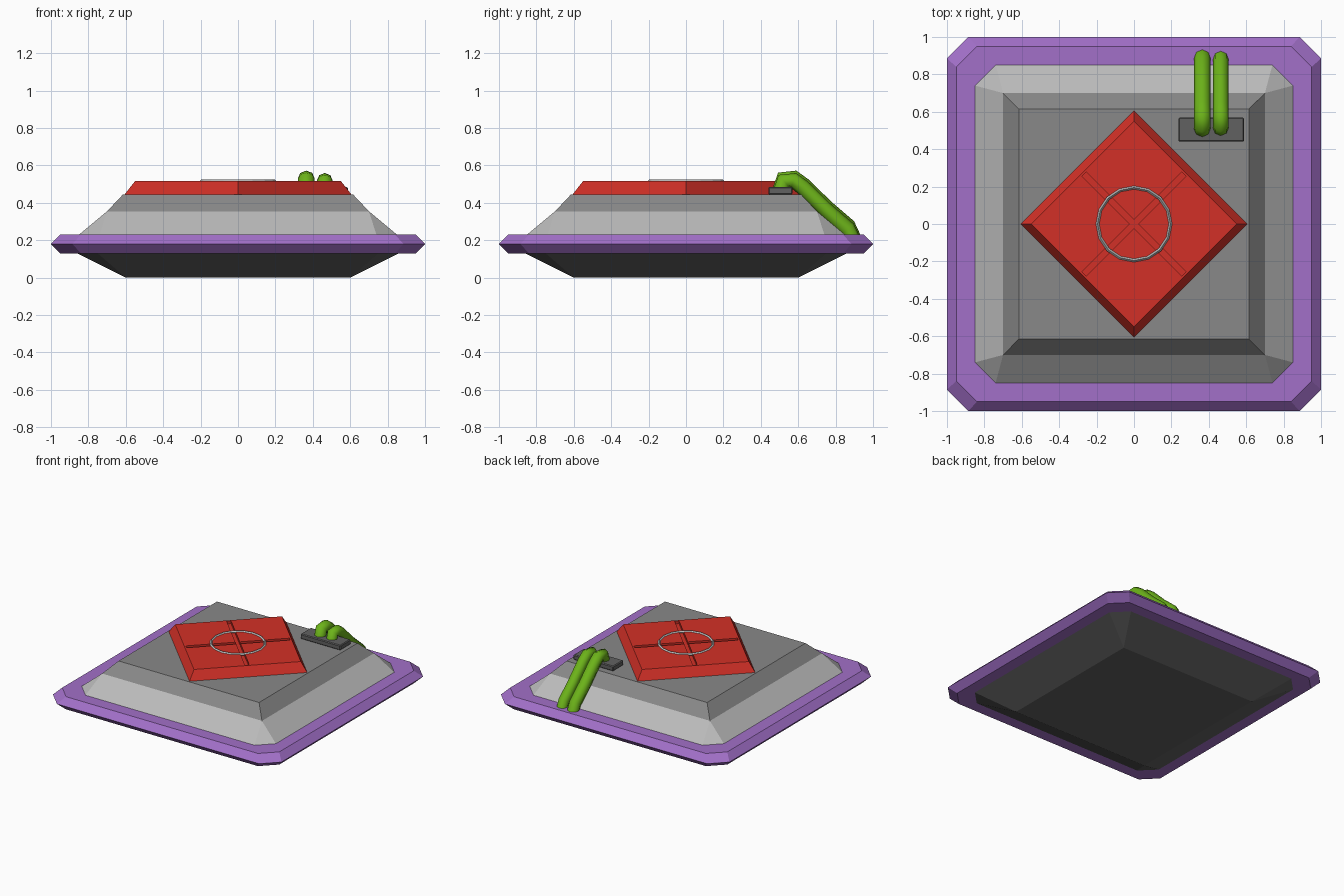
import bpy, bmesh, math
from mathutils import Vector

if "Cube" in bpy.data.objects:
    bpy.data.objects.remove(bpy.data.objects["Cube"])


def paint(obj, name, rgb):
    mat = bpy.data.materials.get(name) or bpy.data.materials.new(name)
    mat.diffuse_color = (*rgb, 1)
    mat.use_nodes = True
    mat.node_tree.nodes["Principled BSDF"].inputs["Base Color"].default_value = mat.diffuse_color
    obj.data.materials.append(mat)


def loft(name, rings, rgb=None, caps=(False, False)):
    """Stack chamfered squares given as (half width, corner chamfer, z)."""
    bm = bmesh.new()
    loops = []
    for h, c, z in rings:
        k = h - c
        pts = [(h, -k), (h, k), (k, h), (-k, h), (-h, k), (-h, -k), (-k, -h), (k, -h)]
        loops.append([bm.verts.new((x, y, z)) for x, y in pts])
    for a, b in zip(loops, loops[1:]):
        for i in range(8):
            j = (i + 1) % 8
            bm.faces.new((a[i], a[j], b[j], b[i]))
    if caps[0]:
        bm.faces.new(loops[0][::-1])
    if caps[1]:
        bm.faces.new(loops[-1])
    bmesh.ops.remove_doubles(bm, verts=bm.verts, dist=1e-4)
    me = bpy.data.meshes.new(name)
    bm.to_mesh(me)
    bm.free()
    obj = bpy.data.objects.new(name, me)
    bpy.context.collection.objects.link(obj)
    if rgb:
        paint(obj, name + "_colour", rgb)
    return obj


def box(name, center, size):
    bpy.ops.mesh.primitive_cube_add(size=1, location=center)
    obj = bpy.context.object
    obj.name = name
    obj.scale = size
    bpy.ops.object.transform_apply(location=False, rotation=False, scale=True)
    return obj


# hull: underside, rim, sloped skirt and top deck
loft("underside", [(0.60, 0, 0), (0.86, 0.11, 0.13)], (0.12, 0.12, 0.12), (True, False))
loft("rim", [(0.86, 0.11, 0.13), (0.95, 0.11, 0.13), (1.0, 0.115, 0.18),
             (0.95, 0.11, 0.23), (0.85, 0.11, 0.23)], (0.36, 0.16, 0.58))
loft("skirt", [(0.85, 0.11, 0.23), (0.70, 0, 0.355)], (0.5, 0.5, 0.5))
loft("deck", [(0.70, 0, 0.355), (0.615, 0, 0.445)], (0.25, 0.25, 0.25), (False, True))

# red diamond hatch with a grooved cross
R = math.sqrt(0.5)
hatch = loft("hatch", [(0.61 * R, 0, 0.44), (0.55 * R, 0, 0.517)], (0.65, 0.03, 0.02), (True, True))
hatch.rotation_euler.z = math.pi / 4
for i in range(2):
    size = (0.755, 0.032, 0.05) if i == 0 else (0.032, 0.755, 0.05)
    cutter = box("groove_cutter", (0, 0, 0.52), size)
    cutter.rotation_euler.z = math.pi / 4
    cutter.hide_render = True
    cutter.hide_set(True)
    cut = hatch.modifiers.new("groove", "BOOLEAN")
    cut.operation = "DIFFERENCE"
    cut.solver = "EXACT"
    cut.object = cutter

# thin ring on the hatch
bpy.ops.mesh.primitive_torus_add(major_radius=0.195, minor_radius=0.01, major_segments=16,
                                 minor_segments=4, location=(0, 0, 0.516))
ring = bpy.context.object
ring.name = "hatch_ring"
paint(ring, "ring_colour", (0.5, 0.5, 0.5))

# socket plate for the hoses
plate = box("hose_plate", (0.413, 0.505, 0.465), (0.35, 0.13, 0.04))
paint(plate, "plate_colour", (0.12, 0.12, 0.12))
bev = plate.modifiers.new("bevel", "BEVEL")
bev.width, bev.segments = 0.006, 1

# hoses running over the back edge
path = [(0.508, 0.47), (0.522, 0.528), (0.575, 0.53), (0.625, 0.492),
        (0.75, 0.37), (0.865, 0.272), (0.892, 0.21)]
for n, (x, r, dz) in enumerate([(0.365, 0.045, 0.0), (0.464, 0.042, -0.01)]):
    bm = bmesh.new()
    pts = [Vector((x, y, z + dz)) for y, z in path]
    loops = []
    for i, p in enumerate(pts):
        t = (pts[min(i + 1, len(pts) - 1)] - pts[max(i - 1, 0)]).normalized()
        side = Vector((1, 0, 0))
        up = side.cross(t)
        loops.append([bm.verts.new(p + r * (math.cos(a) * side + math.sin(a) * up))
                      for a in (k * math.pi / 4 for k in range(8))])
    for a, b in zip(loops, loops[1:]):
        for i in range(8):
            j = (i + 1) % 8
            bm.faces.new((a[i], a[j], b[j], b[i])).smooth = True
    bm.faces.new(loops[0][::-1])
    bm.faces.new(loops[-1])
    bmesh.ops.recalc_face_normals(bm, faces=bm.faces)
    me = bpy.data.meshes.new(f"hose_{n + 1}")
    bm.to_mesh(me)
    bm.free()
    hose = bpy.data.objects.new(f"hose_{n + 1}", me)
    bpy.context.collection.objects.link(hose)
    paint(hose, "hose_colour", (0.15, 0.45, 0.01))
